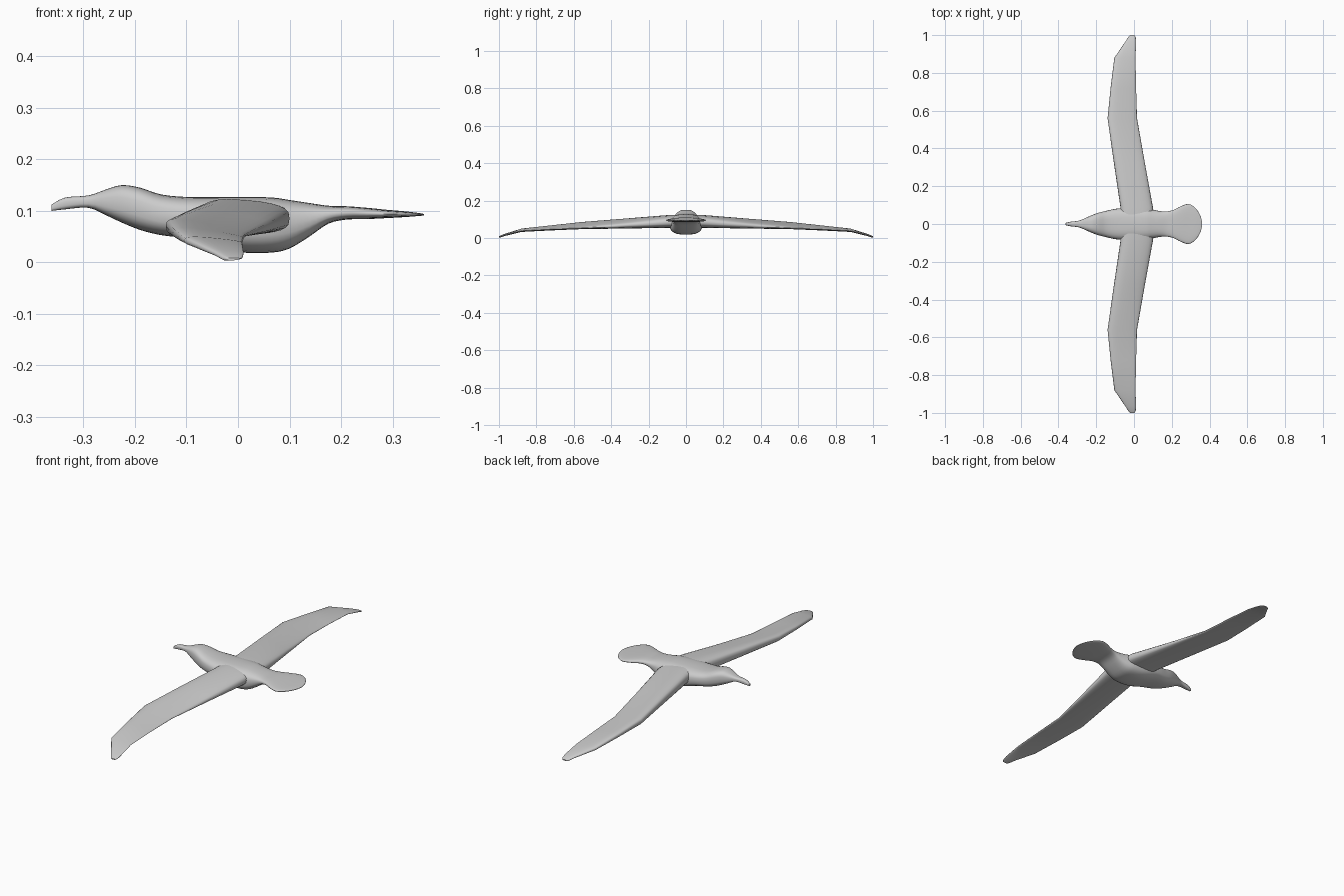
import bpy, bmesh, math

grey = bpy.data.materials.new("plain grey")
grey.diffuse_color = (0.6, 0.6, 0.6, 1)


def spow(v, p):
    return math.copysign(abs(v) ** p, v)


def catmull(rows, steps):
    """Smoothly resample rows of numbers."""
    out = []
    for i in range(len(rows) - 1):
        a, b = rows[max(i - 1, 0)], rows[i]
        c, d = rows[i + 1], rows[min(i + 2, len(rows) - 1)]
        for s in range(steps):
            t = s / steps
            out.append([0.5 * (2 * q + (r - p) * t + (2 * p - 5 * q + 4 * r - w) * t * t
                               + (3 * q - p - 3 * r + w) * t ** 3)
                        for p, q, r, w in zip(a, b, c, d)])
    out.append(list(rows[-1]))
    return out


def loft(name, rings, angle):
    """Skin closed rings into a capped, smooth object."""
    bm = bmesh.new()
    loops = [[bm.verts.new(p) for p in ring] for ring in rings]
    n = len(loops[0])
    for a, b in zip(loops, loops[1:]):
        for i in range(n):
            j = (i + 1) % n
            bm.faces.new((a[i], a[j], b[j], b[i]))
    bm.faces.new(loops[0])
    bm.faces.new(loops[-1])
    bmesh.ops.recalc_face_normals(bm, faces=bm.faces)
    me = bpy.data.meshes.new(name)
    bm.to_mesh(me)
    bm.free()
    me.materials.append(grey)
    ob = bpy.data.objects.new(name, me)
    bpy.context.collection.objects.link(ob)
    bpy.ops.object.select_all(action='DESELECT')
    ob.select_set(True)
    bpy.context.view_layer.objects.active = ob
    bpy.ops.object.shade_smooth_by_angle(angle=math.radians(angle))
    return ob


# Body with beak, head and fan tail: x, bottom, top, half width
body = [
    (-0.362, 0.100, 0.112, 0.006), (-0.335, 0.103, 0.126, 0.012),
    (-0.29, 0.106, 0.130, 0.018), (-0.255, 0.091, 0.142, 0.033),
    (-0.225, 0.077, 0.150, 0.046), (-0.19, 0.063, 0.145, 0.059),
    (-0.15, 0.053, 0.132, 0.069), (-0.10, 0.046, 0.127, 0.080),
    (-0.04, 0.028, 0.127, 0.086), (0.01, 0.019, 0.127, 0.087),
    (0.065, 0.019, 0.126, 0.084), (0.10, 0.027, 0.121, 0.076),
    (0.14, 0.051, 0.115, 0.068), (0.175, 0.075, 0.110, 0.067),
    (0.21, 0.083, 0.109, 0.075), (0.25, 0.084, 0.106, 0.095),
    (0.29, 0.086, 0.102, 0.106), (0.325, 0.088, 0.099, 0.085),
    (0.35, 0.090, 0.096, 0.048), (0.361, 0.091, 0.094, 0.010),
]
N = 28
rings = []
for x, lo, hi, w in catmull(body, 3):
    ring = []
    for k in range(N):
        a = 2 * math.pi * k / N
        ring.append((x, w * spow(math.cos(a), 0.7),
                     (lo + hi) / 2 + (hi - lo) / 2 * spow(math.sin(a), 0.7)))
    rings.append(ring)
loft("bird_body", rings, 60)

# Wings: y, leading x, trailing x, leading/trailing mid height, leading/trailing half thickness
wing = [
    (0.03, -0.070, 0.100, 0.090, 0.086, 0.038, 0.030),
    (0.09, -0.072, 0.100, 0.090, 0.085, 0.038, 0.029),
    (0.32, -0.106, 0.058, 0.081, 0.068, 0.031, 0.017),
    (0.56, -0.140, 0.016, 0.070, 0.053, 0.023, 0.006),
    (0.72, -0.124, 0.011, 0.056, 0.047, 0.017, 0.005),
    (0.88, -0.104, 0.008, 0.042, 0.038, 0.011, 0.004),
    (0.965, -0.046, 0.011, 0.017, 0.018, 0.007, 0.004),
    (0.99, -0.030, 0.009, 0.008, 0.010, 0.006, 0.004),
    (1.0, -0.020, 0.003, 0.006, 0.007, 0.003, 0.002),
]
M = 24
for side, label in ((-1, "right_wing"), (1, "left_wing")):
    rings = []
    for y, xl, xt, zl, zt, hl, ht in wing:
        ring = []
        for k in range(M):
            a = 2 * math.pi * k / M
            u = 0.5 + 0.5 * spow(math.cos(a), 0.75)
            z = zl + (zt - zl) * u + (hl + (ht - hl) * u) * spow(math.sin(a), 0.65)
            ring.append((xl + (xt - xl) * u, side * y, z))
        rings.append(ring)
    loft(label, rings, 50)
